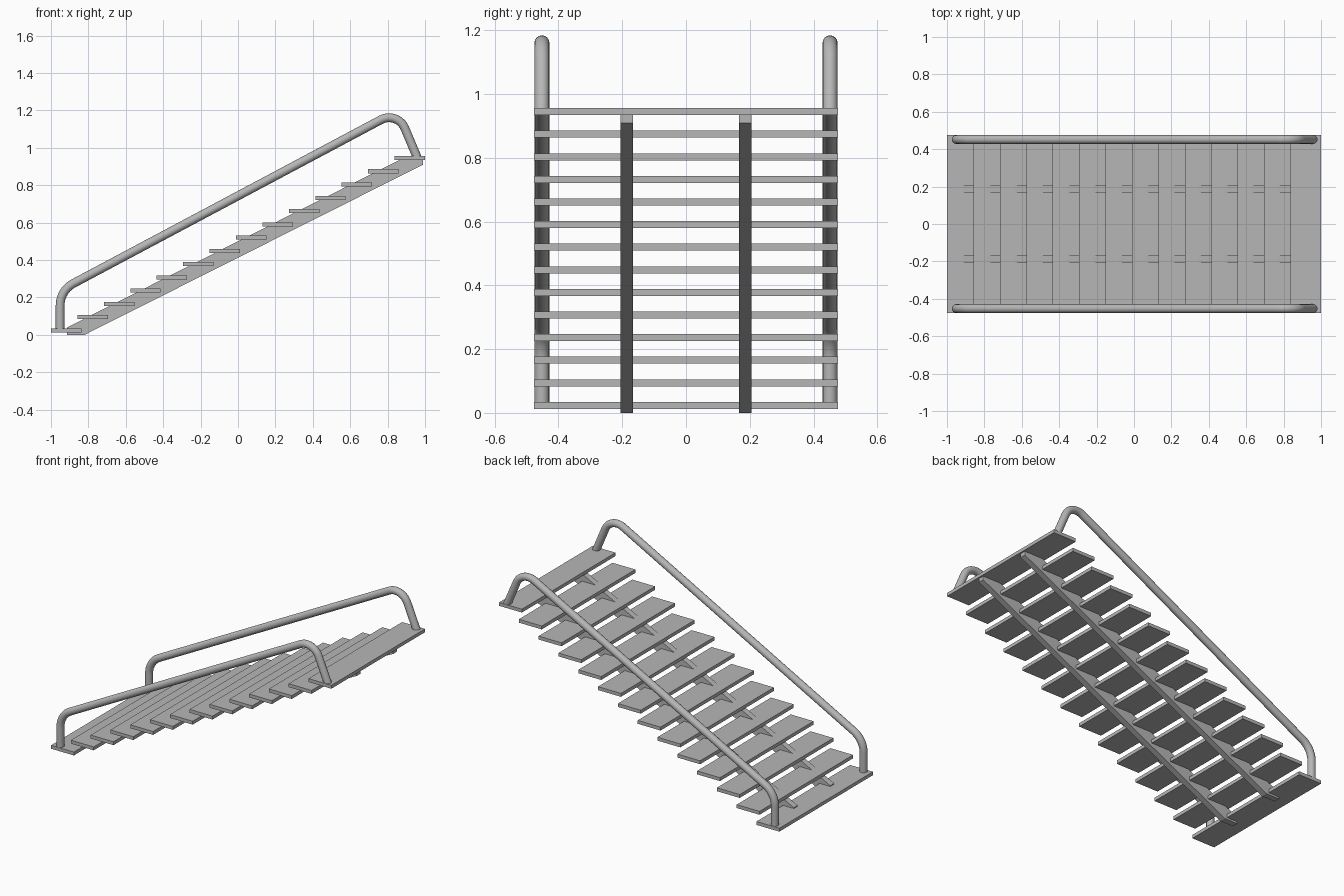
import bpy, bmesh, math
from mathutils import Vector

if "Cube" in bpy.data.objects:
    bpy.data.objects.remove(bpy.data.objects["Cube"], do_unlink=True)

grey = bpy.data.materials.new("grey metal")
grey.use_nodes = True
colour = (0.47, 0.47, 0.47, 1)
grey.diffuse_color = colour
grey.node_tree.nodes["Principled BSDF"].inputs["Base Color"].default_value = colour


def extrude_profile(name, profile, y0, y1):
    """Solid made by sweeping an (x, z) outline from y0 to y1."""
    bm = bmesh.new()
    face = bm.faces.new([bm.verts.new((x, y0, z)) for x, z in profile])
    moved = bmesh.ops.extrude_face_region(bm, geom=[face])["geom"]
    verts = [v for v in moved if isinstance(v, bmesh.types.BMVert)]
    bmesh.ops.translate(bm, verts=verts, vec=(0, y1 - y0, 0))
    bmesh.ops.recalc_face_normals(bm, faces=bm.faces)
    mesh = bpy.data.meshes.new(name)
    bm.to_mesh(mesh)
    bm.free()
    mesh.materials.append(grey)
    obj = bpy.data.objects.new(name, mesh)
    bpy.context.collection.objects.link(obj)
    return obj


def fillet(before, corner, after, length, steps=10):
    """Points of a circular arc that rounds a corner."""
    a = (before - corner).normalized()
    b = (after - corner).normalized()
    half = a.angle(b) / 2
    radius = length * math.tan(half)
    centre = corner + (a + b).normalized() * (length / math.cos(half))
    start = corner + a * length - centre
    end = corner + b * length - centre
    sweep = math.pi - 2 * half
    return [centre + (start * math.sin(sweep * (1 - i / steps))
                      + end * math.sin(sweep * i / steps)) / math.sin(sweep)
            for i in range(steps + 1)]


# Treads
COUNT, DEPTH, THICK, WIDTH = 14, 0.163, 0.022, 0.477
RUN = (2 - DEPTH) / (COUNT - 1)
RISE = 0.0709
for i in range(COUNT):
    x, z = -1 + i * RUN, 0.0125 + i * RISE
    extrude_profile(f"tread_{i + 1}", [(x, z), (x + DEPTH, z),
                    (x + DEPTH, z + THICK), (x, z + THICK)], -WIDTH, WIDTH)

# Sloping stringers under the treads
outline = [(-0.913, 0), (-0.82, 0), (0.99, 0.91), (0.99, 0.936),
           (0.865, 0.936), (-0.913, 0.04)]
for side, s in (("left", 1), ("right", -1)):
    extrude_profile(f"{side}_stringer", outline, s * 0.186 - 0.0195, s * 0.186 + 0.0195)

# Tubular handrails
foot, low = Vector((-0.951, 0, 0.02)), Vector((-0.951, 0, 0.237))
high, top = Vector((0.853, 0, 1.197)), Vector((0.959, 0, 0.946))
path = [foot] + fillet(foot, low, high, 0.08) + fillet(low, high, top, 0.1) + [top]
for side, y in (("back", 0.452), ("front", -0.452)):
    name = f"{side}_handrail"
    curve = bpy.data.curves.new(name, "CURVE")
    curve.dimensions = "3D"
    curve.bevel_depth = 0.0235
    curve.bevel_resolution = 6
    curve.use_fill_caps = True
    spline = curve.splines.new("POLY")
    spline.points.add(len(path) - 1)
    for point, p in zip(spline.points, path):
        point.co = (p.x, y, p.z, 1)
    curve.materials.append(grey)
    rail = bpy.data.objects.new(name, curve)
    bpy.context.collection.objects.link(rail)
    bpy.ops.object.select_all(action="DESELECT")
    rail.select_set(True)
    bpy.context.view_layer.objects.active = rail
    bpy.ops.object.convert(target="MESH")
    bpy.ops.object.shade_smooth_by_angle(angle=math.radians(40))
